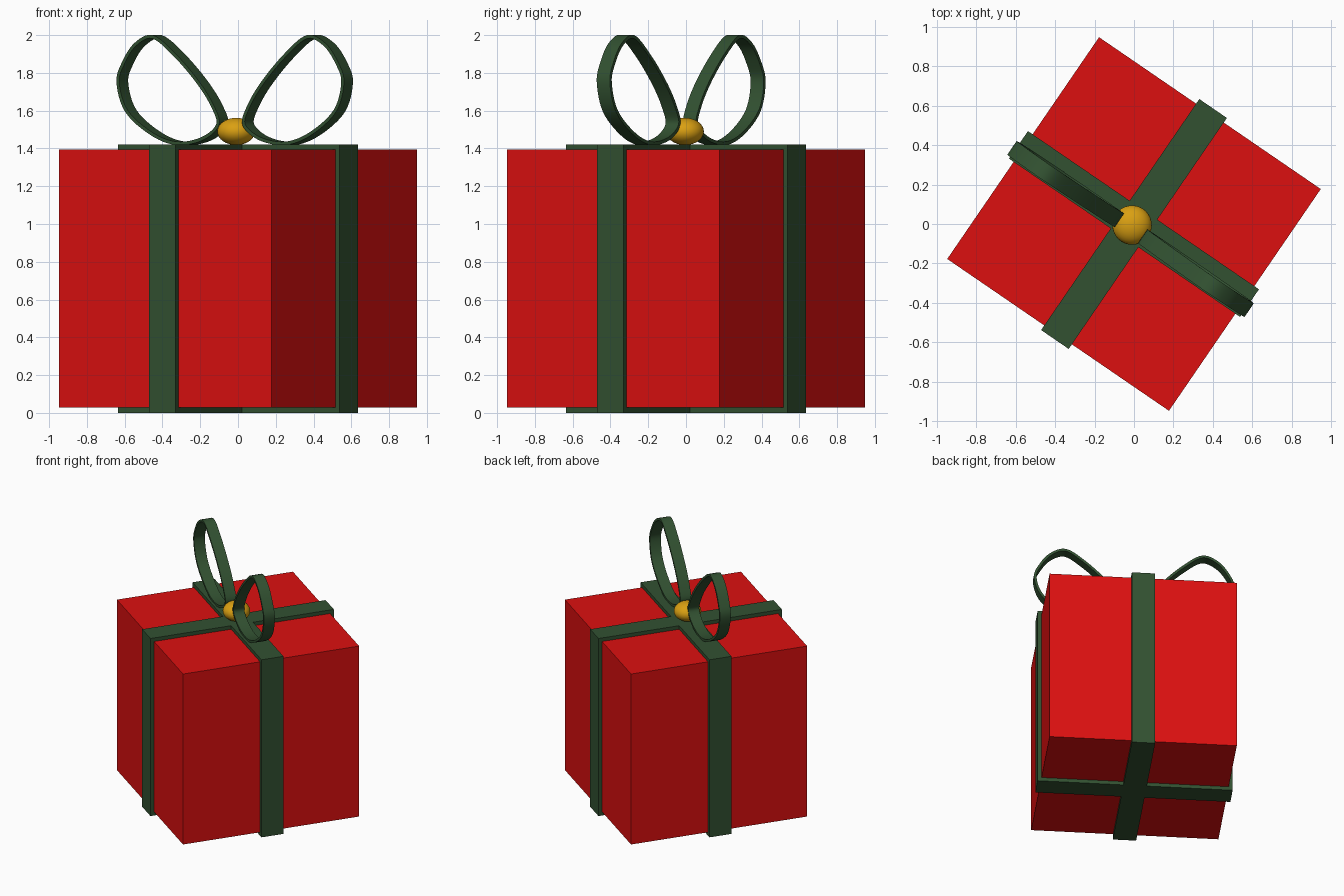
import bpy, bmesh, math
from mathutils import Vector, Matrix

if "Cube" in bpy.data.objects:
    bpy.data.objects.remove(bpy.data.objects["Cube"])

TURN = Matrix.Rotation(math.radians(-34.4), 4, 'Z')


def material(name, rgb):
    m = bpy.data.materials.new(name)
    m.diffuse_color = (*rgb, 1)
    m.use_nodes = True
    m.node_tree.nodes["Principled BSDF"].inputs["Base Color"].default_value = m.diffuse_color
    return m


RED = material("red paper", (0.72, 0.005, 0.005))
GREEN = material("green ribbon", (0.032, 0.083, 0.031))
GOLD = material("gold", (0.70, 0.35, 0.006))


def add_object(name, bm, mat):
    bmesh.ops.recalc_face_normals(bm, faces=bm.faces)
    bmesh.ops.transform(bm, matrix=TURN, verts=bm.verts)
    mesh = bpy.data.meshes.new(name)
    bm.to_mesh(mesh)
    bm.free()
    mesh.materials.append(mat)
    ob = bpy.data.objects.new(name, mesh)
    bpy.context.collection.objects.link(ob)
    return ob


def smooth(ob):
    bpy.ops.object.select_all(action='DESELECT')
    ob.select_set(True)
    bpy.context.view_layer.objects.active = ob
    bpy.ops.object.shade_smooth_by_angle(angle=math.radians(35))


def block(name, size, mat):
    bm = bmesh.new()
    bmesh.ops.create_cube(bm, size=1, matrix=Matrix.Translation((0, 0, 0.711)) @ Matrix.Diagonal((*size, 1)))
    return add_object(name, bm, mat)


# Box and the two crossing ribbon bands
block("gift_box", (1.365, 1.365, 1.365), RED)
block("ribbon_band_long", (1.422, 0.17, 1.422), GREEN)
block("ribbon_band_cross", (0.17, 1.422, 1.422), GREEN)

# Bow loop outline (distance along the band, height)
OUTLINE = [Vector(p) for p in (
    (0.73, 1.75), (0.693, 1.857), (0.612, 1.958), (0.495, 2.0), (0.353, 1.905), (0.205, 1.76),
    (0.109, 1.63), (0.075, 1.524), (0.18, 1.444), (0.35, 1.418), (0.516, 1.471), (0.676, 1.593))]


def closed_spline(pts, steps=6):
    out, n = [], len(pts)
    for i in range(n):
        a, b, c, d = (pts[(i + k) % n] for k in (-1, 0, 1, 2))
        for s in range(steps):
            t = s / steps
            out.append(0.5 * (2 * b + (c - a) * t + (2 * a - 5 * b + 4 * c - d) * t * t
                              + (3 * b - a - 3 * c + d) * t ** 3))
    return out


def bow_loop(name, side, width=0.084, thick=0.018):
    path = closed_spline(OUTLINE)
    n = len(path)
    bm = bmesh.new()
    rings = []
    for i, p in enumerate(path):
        t = (path[(i + 1) % n] - path[i - 1]).normalized()
        q = p + Vector((-t.y, t.x)) * thick           # inner side of the ribbon
        mid = -0.03 - 0.02 * (p.y - 1.71)             # slight lean
        rings.append([bm.verts.new((side * a.x, mid + w * width / 2, a.y))
                      for a, w in ((p, -1), (p, 1), (q, 1), (q, -1))])
    for i in range(n):
        r, s = rings[i], rings[(i + 1) % n]
        for k in range(4):
            j = (k + 1) % 4
            bm.faces.new((r[k], r[j], s[j], s[k]))
    smooth(add_object(name, bm, GREEN))


bow_loop("bow_loop_right", 1)
bow_loop("bow_loop_left", -1)

# Flattened knot ball
bm = bmesh.new()
bmesh.ops.create_uvsphere(bm, u_segments=32, v_segments=16, radius=1,
                          matrix=Matrix.Translation((-0.005, -0.01, 1.49)) @ Matrix.Diagonal((0.1, 0.1, 0.072, 1)))
smooth(add_object("bow_knot", bm, GOLD))
